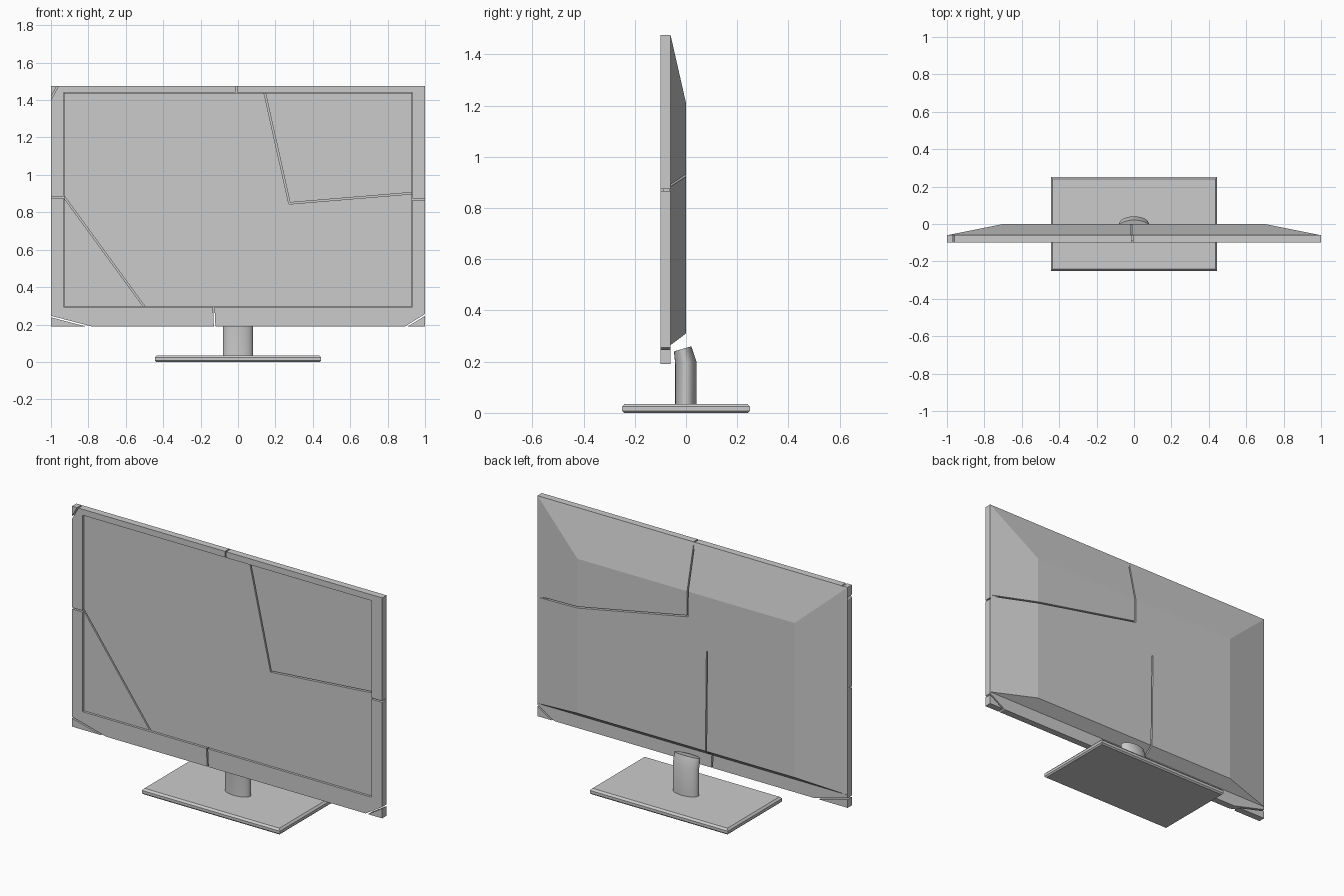
import bpy, bmesh, math
from mathutils import Matrix, Vector

if "Cube" in bpy.data.objects:
    bpy.data.objects.remove(bpy.data.objects["Cube"])


def new_object(name, bm):
    bmesh.ops.recalc_face_normals(bm, faces=bm.faces)
    mesh = bpy.data.meshes.new(name)
    bm.to_mesh(mesh)
    bm.free()
    ob = bpy.data.objects.new(name, mesh)
    bpy.context.collection.objects.link(ob)
    return ob


def loft(name, rings):
    """Solid through a list of matching vertex rings, capped at both ends."""
    bm = bmesh.new()
    loops = [[bm.verts.new(p) for p in ring] for ring in rings]
    n = len(loops[0])
    for a, b in zip(loops, loops[1:]):
        for i in range(n):
            j = (i + 1) % n
            bm.faces.new((a[i], a[j], b[j], b[i]))
    bm.faces.new(loops[0][::-1])
    bm.faces.new(loops[-1])
    return new_object(name, bm)


def rect(x, z0, z1, y):
    return [(-x, y, z0), (x, y, z0), (x, y, z1), (-x, y, z1)]


def cut(ob, cutter):
    mod = ob.modifiers.new("cut", 'BOOLEAN')
    mod.operation = 'DIFFERENCE'
    mod.solver = 'EXACT'
    mod.object = cutter
    bpy.ops.object.select_all(action='DESELECT')
    bpy.context.view_layer.objects.active = ob
    ob.select_set(True)
    bpy.ops.object.modifier_apply(modifier=mod.name)
    bpy.data.objects.remove(cutter)


def crack(ob, path, y0, y1, width=0.008):
    """Thin slots along a path of (x, z) points, cut from y0 to y1."""
    for (xa, za), (xb, zb) in zip(path, path[1:]):
        bm = bmesh.new()
        bmesh.ops.create_cube(bm, size=1)
        d = Vector((xb - xa, 0, zb - za))
        mat = (Matrix.Translation(((xa + xb) / 2, (y0 + y1) / 2, (za + zb) / 2))
               @ Matrix.Rotation(-math.atan2(d.z, d.x), 4, 'Y')
               @ Matrix.Diagonal((d.length + width * 0.8, y1 - y0, width, 1)))
        bm.transform(mat)
        slot = new_object("slot_cutter", bm)
        slot.hide_render = True
        cut(ob, slot)


# Front frame with screen opening, split by cracks
frame = loft("front_frame", [rect(1, 0.19, 1.475, -0.10), rect(1, 0.19, 1.475, -0.06)])
opening = loft("opening_cutter", [rect(0.932, 0.295, 1.44, -0.2), rect(0.932, 0.295, 1.44, 0.1)])
opening.hide_render = True
cut(frame, opening)
for path in (
    [(-0.01, 1.42), (-0.01, 1.5)],
    [(-1.02, 0.88), (-0.91, 0.88)],
    [(0.91, 0.87), (1.02, 0.87)],
    [(-0.131, 0.32), (-0.124, 0.17)],
    [(0.797, 0.32), (0.789, 0.17)],
    [(-1.04, 0.253), (-0.76, 0.18)],
    [(0.87, 0.171), (1.03, 0.27)],
    [(-1.03, 1.355), (-0.95, 1.50)],
):
    crack(frame, path, -0.2, 0.1)

# Recessed screen panel with its own cracks
screen = loft("screen", [rect(0.93, 0.297, 1.438, -0.09), rect(0.93, 0.297, 1.438, -0.062)])
for path in (
    [(0.138, 1.46), (0.275, 0.848), (0.95, 0.904)],
    [(0.275, 0.848), (0.005, 0.28)],
    [(-0.95, 0.91), (-0.49, 0.28)],
):
    crack(screen, path, -0.2, -0.07)

# Tapered rear shell
shell = loft("back_shell", [rect(0.999, 0.265, 1.474, -0.06), rect(0.7, 0.31, 1.21, 0.0)])
for path in (
    [(-0.012, 1.5), (-0.01, 1.066), (-0.135, 0.89), (-1.02, 0.885)],
    [(-0.01, 1.066), (0.70, 0.927), (1.02, 0.885)],
    [(-0.135, 0.89), (-0.128, 0.24)],
    [(0.87, 0.905), (0.85, 0.25)],
):
    crack(shell, path, -0.058, 0.1)

# Oval neck leaning back at a slanted top
N = 32
rings = []
for front, back, z_front, z_back in ((-0.042, 0.041, 0.03, 0.03), (-0.042, 0.041, 0.19, 0.20),
                                     (-0.047, 0.021, 0.24, 0.26)):
    ring = []
    for i in range(N):
        a = 2 * math.pi * i / N
        t = (math.sin(a) + 1) / 2
        ring.append((0.08 * math.cos(a), front + (back - front) * t,
                     z_front + (z_back - z_front) * t))
    rings.append(ring)
neck = loft("stand_neck", rings)
bpy.ops.object.select_all(action='DESELECT')
bpy.context.view_layer.objects.active = neck
neck.select_set(True)
bpy.ops.object.shade_smooth_by_angle(angle=math.radians(30))


# Stand base plate with bevelled rim
def plate(inset, z):
    x, y = 0.445 - inset, 0.25 - inset
    return [(-x, -y, z), (x, -y, z), (x, y, z), (-x, y, z)]


loft("stand_base", [plate(0.008, 0), plate(0.0, 0.008), plate(0.0, 0.024), plate(0.01, 0.035)])
